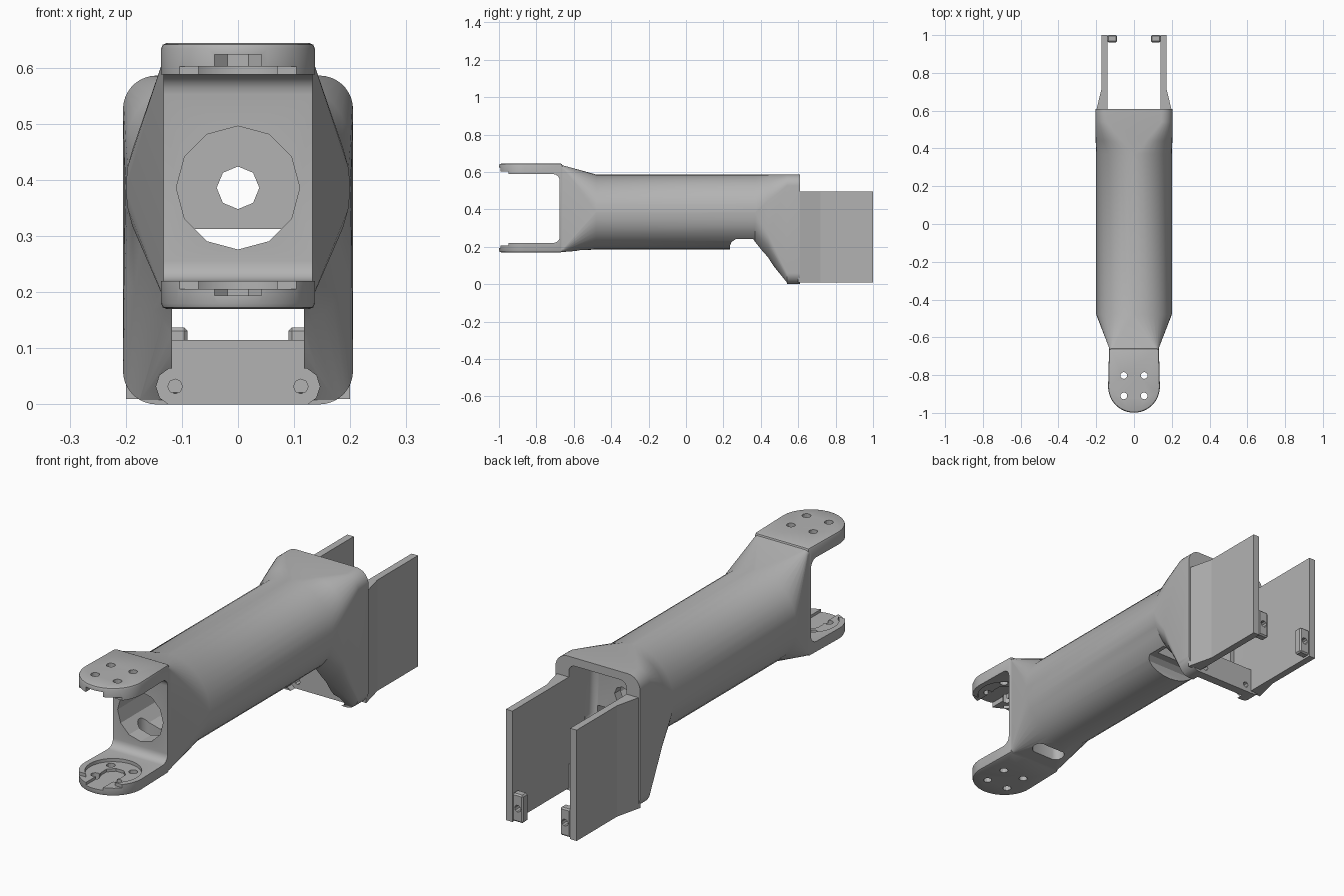
import bpy, bmesh, math

cube = bpy.data.objects.get("Cube")
if cube:
    bpy.data.objects.remove(cube)

grey = bpy.data.materials.new("light_grey")
grey.use_nodes = True
grey.diffuse_color = (0.45, 0.45, 0.45, 1)
grey.node_tree.nodes["Principled BSDF"].inputs["Base Color"].default_value = (0.45, 0.45, 0.45, 1)


def finish(bm, name):
    bmesh.ops.recalc_face_normals(bm, faces=bm.faces)
    mesh = bpy.data.meshes.new(name)
    bm.to_mesh(mesh)
    bm.free()
    obj = bpy.data.objects.new(name, mesh)
    obj.data.materials.append(grey)
    bpy.context.collection.objects.link(obj)
    return obj


def loft(name, rings):
    """Skin a list of equal-length rings and cap the ends."""
    bm = bmesh.new()
    rows = [[bm.verts.new(p) for p in ring] for ring in rings]
    n = len(rows[0])
    for a, b in zip(rows, rows[1:]):
        for i in range(n):
            j = (i + 1) % n
            bm.faces.new((a[i], a[j], b[j], b[i]))
    bm.faces.new(rows[0])
    bm.faces.new(rows[-1])
    return finish(bm, name)


def prism(name, pts, axis, lo, hi):
    """Extrude a flat outline along the named axis."""
    k = "xyz".index(axis)
    return loft(name, [[(*p[:k], d, *p[k:]) for p in pts] for d in (lo, hi)])


def box(name, x, y, z):
    return prism(name, [(x[0], y[0]), (x[1], y[0]), (x[1], y[1]), (x[0], y[1])], "z", *z)


def circle(a, b, r, n, turn=0.0):
    return [(a + r * math.cos(math.tau * (i + turn) / n),
             b + r * math.sin(math.tau * (i + turn) / n)) for i in range(n)]


def section(y, hw, z0, z1, r, steps=10):
    """Rounded rectangle across the arm; a full radius gives a circle."""
    ring = []
    for q, (sx, sz) in enumerate([(1, 1), (-1, 1), (-1, -1), (1, -1)]):
        cx = sx * (hw - r)
        cz = z1 - r if sz > 0 else z0 + r
        for i in range(steps):
            a = math.pi / 2 * (q + i / (steps - 0.9))
            ring.append((cx + r * math.cos(a), y, cz + r * math.sin(a)))
    return ring


def apply(obj, mod):
    with bpy.context.temp_override(object=obj, active_object=obj, selected_objects=[obj]):
        bpy.ops.object.modifier_apply(modifier=mod.name)


def bevel(obj, width, segments):
    mod = obj.modifiers.new("round", "BEVEL")
    mod.width, mod.segments = width, segments
    mod.limit_method, mod.angle_limit = "ANGLE", math.radians(50)
    apply(obj, mod)
    return obj


def combine(obj, other, operation="DIFFERENCE"):
    mod = obj.modifiers.new("combine", "BOOLEAN")
    mod.operation, mod.object, mod.solver = operation, other, "EXACT"
    apply(obj, mod)
    bpy.data.objects.remove(other)


def smooth(obj):
    bpy.ops.object.select_all(action="DESELECT")
    obj.select_set(True)
    bpy.context.view_layer.objects.active = obj
    bpy.ops.object.shade_smooth_by_angle(angle=math.radians(28))


AXIS_Z = 0.386
JOINT_Y = -0.862

# Arm: fork root, round tube, deep rear housing
arm = loft("arm_body", [
    section(-0.68, 0.13, 0.172, 0.638, 0.012),
    section(-0.655, 0.132, 0.172, 0.634, 0.02),
    section(-0.48, 0.2, 0.186, 0.586, 0.199),
    section(0.37, 0.2, 0.186, 0.586, 0.199),
    section(0.44, 0.203, 0.13, 0.586, 0.14),
    section(0.54, 0.205, 0.0, 0.586, 0.06),
    section(0.61, 0.205, 0.0, 0.586, 0.06)])

# Fork with rounded ends
arc = [(0.137 * math.cos(a), JOINT_Y + 0.137 * math.sin(a))
       for a in [math.pi * (1 + i / 24) for i in range(25)]]
fork = prism("fork", arc + [(0.132, -0.66), (-0.132, -0.66)], "z", 0.17, 0.644)
combine(arm, bevel(fork, 0.01, 2), "UNION")
combine(arm, bevel(box("fork_gap", (-0.4, 0.4), (-1.4, -0.675), (0.22, 0.588)), 0.035, 5))

# Main bore, then small hole through its end wall
combine(arm, prism("bore", circle(0, AXIS_Z, 0.11, 12), "y", -0.8, 0.4))
combine(arm, prism("wire_hole", circle(0, AXIS_Z, 0.038, 8), "y", 0.3, 0.7))

# Underside: step behind the tube and slope down to the housing
combine(arm, prism("underside", [(0.235, -0.1), (0.235, 0.205), (0.243, 0.225), (0.265, 0.24),
                                 (0.36, 0.24), (0.4, 0.182), (0.54, 0.008), (0.546, -0.1)],
                   "x", -0.4, 0.4))

# Rear housing cavities, throat and screw seats
combine(arm, bevel(box("cavity", (-0.14, 0.14), (0.44, 0.8), (0.25, 0.55)), 0.03, 4))
combine(arm, box("lower_cavity", (-0.14, 0.14), (0.5, 0.8), (0.115, 0.4)))
combine(arm, box("throat", (-0.118, 0.118), (0.3, 0.57), (-0.1, 0.313)))
for s in (-1, 1):
    combine(arm, prism("screw_seat", circle(s * 0.112, 0.032, 0.034, 10), "y", 0.3, 0.57))
    combine(arm, prism("screw_hole", circle(s * 0.112, 0.032, 0.013, 8), "y", 0.3, 0.8))

# Drain slot under the fork root
slot = [(x + (0.045 if x > 0 else -0.045), y) for x, y in circle(0, -0.57, 0.034, 20, 0.5)]
combine(arm, prism("drain_slot", slot, "z", 0.1, 0.36))

# Joint seats on the inner fork faces: shallow disc, then keyed slot
for face, sign, deep in ((0.588, 1, 0.036), (0.22, -1, 0.026)):
    def span(depth):
        return sorted((face - sign * 0.02, face + sign * depth))
    combine(arm, prism("seat_disc", circle(0, JOINT_Y, 0.113, 32), "z", *span(0.014)))
    combine(arm, box("seat_mouth", (-0.112, 0.112), (-1.1, -0.95), span(0.014)))
    combine(arm, prism("key_round", circle(0, JOINT_Y, 0.05, 8, 0.5), "z", *span(deep)))
    combine(arm, box("key_mouth", (-0.042, 0.042), (-1.1, JOINT_Y), span(deep)))

# Four bolt holes through both fork plates
for x in (-0.054, 0.054):
    for y in (-0.802, -0.91):
        combine(arm, prism("bolt_hole", circle(x, y, 0.018, 12), "z", 0, 0.8))
smooth(arm)

# Rear side plates with drilled end tabs
for s, side in ((1, "left"), (-1, "right")):
    outline = [(0.14, 0.6), (0.2, 0.6), (0.171, 0.72), (0.171, 1.0), (0.14, 1.0)]
    prism(side + "_rear_plate", [(s * x, y) for x, y in outline], "z", 0.01, 0.495)
    tab = box(side + "_plate_tab", sorted((s * 0.09, s * 0.141)), (0.962, 1.0), (0.015, 0.137))
    bevel(tab, 0.006, 1)
    combine(tab, prism("tab_hole", circle(s * 0.114, 0.075, 0.015, 10), "y", 0.8, 1.2))
